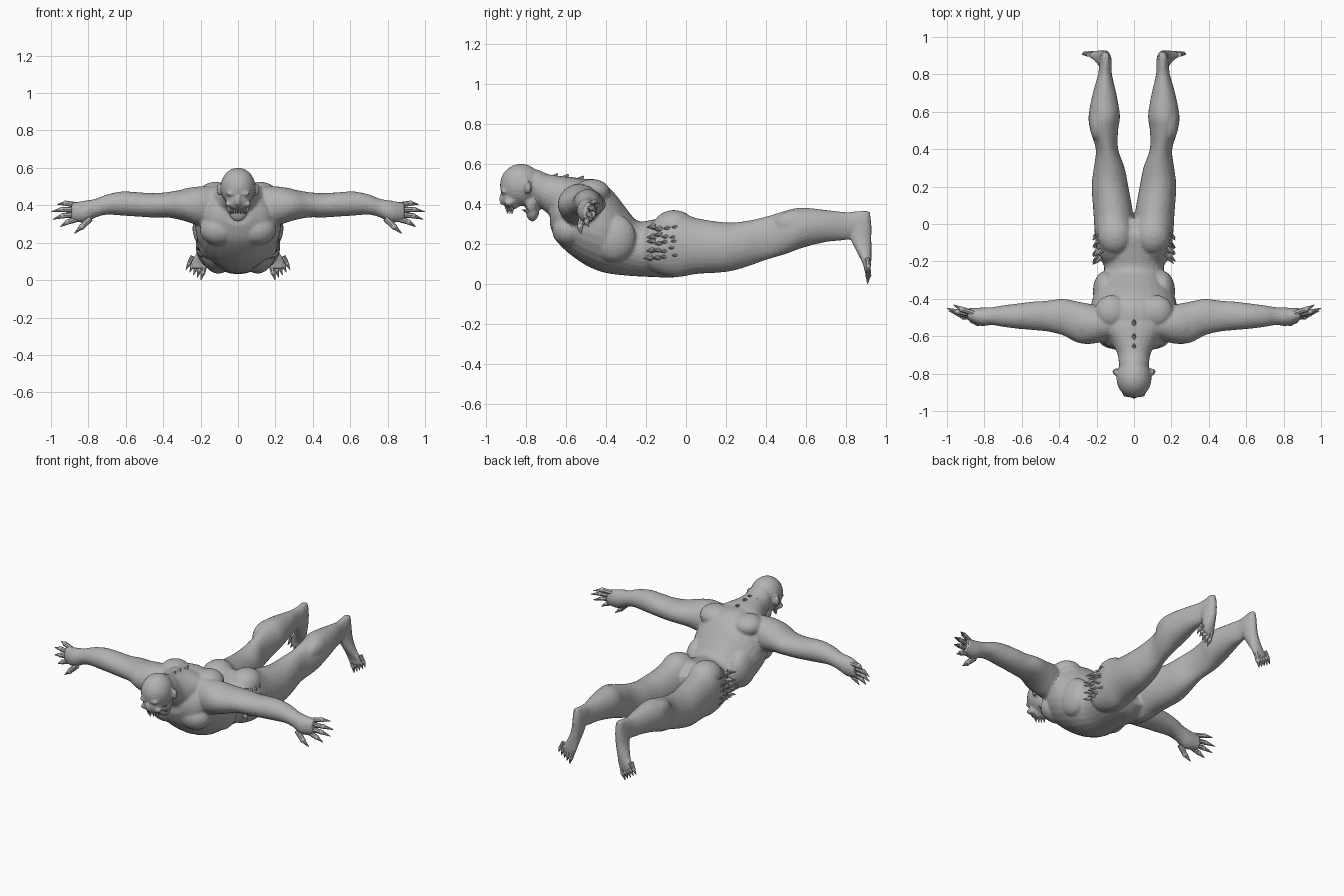
import bpy, bmesh, math, random
from mathutils import Vector, Matrix

random.seed(4)
if "Cube" in bpy.data.objects:
    bpy.data.objects.remove(bpy.data.objects["Cube"], do_unlink=True)

skin = bpy.data.materials.new("grey_skin")
skin.use_nodes = True
skin.diffuse_color = (0.45, 0.45, 0.45, 1)
skin.node_tree.nodes["Principled BSDF"].inputs["Base Color"].default_value = skin.diffuse_color


def finish(bm, name):
    bmesh.ops.recalc_face_normals(bm, faces=bm.faces)
    mesh = bpy.data.meshes.new(name)
    bm.to_mesh(mesh)
    bm.free()
    mesh.materials.append(skin)
    obj = bpy.data.objects.new(name, mesh)
    bpy.context.collection.objects.link(obj)
    return obj


def spline(rows, steps=4):
    """Smooth the rows of a loft with a Catmull-Rom curve."""
    rows = [Vector(r) for r in rows]
    out = []
    for i in range(len(rows) - 1):
        a, b, c, d = rows[max(i - 1, 0)], rows[i], rows[i + 1], rows[min(i + 2, len(rows) - 1)]
        for s in range(steps):
            t = s / steps
            out.append(b + (c - a) * t / 2 + (a - b * 2.5 + c * 2 - d / 2) * t * t
                       + (b * 3 - a - c * 3 + d) * t ** 3 / 2)
    return out + [rows[-1]]


def loft(bm, axis, rows, side=1, sides=28):
    """Oval rings along an axis; row = place, low and high of the other two axes."""
    others = [k for k in range(3) if k != axis]
    rings = []
    for place, a0, a1, b0, b1 in spline(rows):
        ring = []
        for i in range(sides):
            ang = math.tau * i / sides
            p = Vector()
            p[axis] = place
            p[others[0]] = (a0 + a1) / 2 + (a1 - a0) / 2 * math.cos(ang)
            p[others[1]] = (b0 + b1) / 2 + (b1 - b0) / 2 * math.sin(ang)
            p.x *= side
            ring.append(bm.verts.new(p))
        rings.append(ring)
    for r, s in zip(rings, rings[1:]):
        for i in range(sides):
            j = (i + 1) % sides
            bm.faces.new((r[i], r[j], s[j], s[i]))
    bm.faces.new(rings[0])
    bm.faces.new(rings[-1])


def blob(bm, centre, size, side=1, tilt=0):
    centre = Vector((centre[0] * side, centre[1], centre[2]))
    m = Matrix.Translation(centre) @ Matrix.Rotation(tilt * side, 4, "Z") @ Matrix.Diagonal((*size, 1))
    bmesh.ops.create_uvsphere(bm, u_segments=24, v_segments=14, radius=1, matrix=m)


def spike(bm, start, end, r1, r2, side=1, sides=8):
    a, b = [Vector((p[0] * side, p[1], p[2])) for p in (start, end)]
    turn = (b - a).to_track_quat("Z", "Y").to_matrix().to_4x4()
    bmesh.ops.create_cone(bm, cap_ends=True, segments=sides, radius1=r1, radius2=r2,
                          depth=(b - a).length, matrix=Matrix.Translation((a + b) / 2) @ turn)


def digit(bm, start, knuckle, tip, r, side):
    """Finger or toe ending in a claw."""
    spike(bm, start, knuckle, r, r * 0.85, side)
    blob(bm, knuckle, (r * 0.9,) * 3, side)
    spike(bm, knuckle, tip, r * 0.85, 0.002, side)


# Torso and neck: y, half width, bottom, top
torso = [(-.68, .08, .29, .40), (-.65, .15, .22, .46), (-.60, .19, .165, .50),
         (-.52, .22, .105, .525), (-.45, .23, .07, .522), (-.40, .222, .055, .495),
         (-.35, .20, .047, .445), (-.30, .172, .042, .38), (-.24, .16, .038, .315),
         (-.15, .175, .034, .325), (-.05, .17, .034, .34), (.03, .10, .07, .28)]
neck = [(-.82, .07, .44, .57), (-.75, .08, .40, .573), (-.69, .09, .35, .55),
        (-.63, .125, .30, .54), (-.55, .17, .30, .532), (-.46, .16, .30, .51)]
body = bmesh.new()
for table in (torso, neck):
    loft(body, 1, [(y, -w, w, lo, hi) for y, w, lo, hi in table])

# Head, face and dropped jaw
blob(body, (0, -.825, .495), (.094, .106, .106))
blob(body, (0, -.872, .43), (.062, .05, .06))
blob(body, (0, -.768, .37), (.052, .034, .058))
blob(body, (0, -.922, .425), (.014, .014, .03))

# Leg: y, inner x, outer x, bottom, top
leg = [(-.22, .05, .16, .11, .25), (-.16, .01, .195, .06, .315), (-.05, 0, .21, .034, .365),
       (.05, .004, .216, .05, .33), (.2, .03, .226, .06, .308), (.3, .05, .215, .085, .315),
       (.4, .085, .204, .12, .337), (.5, .085, .234, .15, .367), (.58, .075, .243, .18, .382),
       (.7, .095, .22, .21, .37), (.8, .118, .192, .22, .36), (.86, .12, .185, .24, .365),
       (.91, .128, .178, .28, .365)]
# Foot: z, inner x, outer x, front y, back y
foot = [(.365, .135, .172, .865, .92), (.30, .12, .185, .81, .928), (.22, .125, .195, .825, .928),
        (.15, .14, .22, .86, .928), (.10, .15, .25, .885, .926), (.06, .165, .25, .893, .92)]
# Arm: x, front y, back y, bottom, top
arm = [(.13, -.62, -.45, .28, .50), (.22, -.64, -.43, .295, .50), (.30, -.635, -.415, .32, .484),
       (.38, -.595, -.40, .335, .47), (.46, -.575, -.41, .335, .465), (.54, -.567, -.415, .34, .47),
       (.62, -.56, -.425, .345, .474), (.70, -.55, -.435, .35, .458), (.76, -.54, -.445, .335, .435),
       (.82, -.545, -.447, .308, .425), (.89, -.515, -.45, .315, .412)]
for side in (1, -1):
    loft(body, 1, leg, side)
    loft(body, 2, foot, side)
    loft(body, 0, arm, side)
    # Muscles: chest, shoulder, shoulder blade, buttock, belly flank, calf
    blob(body, (.10, -.585, .27), (.105, .085, .085), side)
    blob(body, (.25, -.53, .41), (.10, .10, .085), side)
    blob(body, (.12, -.47, .46), (.09, .09, .065), side, .5)
    blob(body, (.10, -.06, .285), (.094, .105, .085), side)
    blob(body, (.15, -.36, .23), (.07, .11, .12), side)
    blob(body, (.19, .55, .30), (.05, .11, .07), side)
    # Brow, cheek, ear and jaw corner
    blob(body, (.035, -.912, .462), (.03, .016, .012), side)
    blob(body, (.052, -.885, .405), (.02, .026, .016), side)
    blob(body, (.098, -.79, .485), (.018, .018, .035), side)
    blob(body, (.045, -.775, .405), (.02, .028, .045), side)

# Fuse into one faceted skin
body = finish(body, "body")
remesh = body.modifiers.new("fuse", "REMESH")
remesh.mode = "VOXEL"
remesh.voxel_size = 0.008
relax = body.modifiers.new("relax", "SMOOTH")
relax.iterations = 6
facets = body.modifiers.new("facets", "DECIMATE")
facets.ratio = 0.16

# Hands, toes and hip spines on both sides
finger_tips = [(.965, -.432, .405), (1, -.45, .365), (.99, -.465, .325), (.95, -.487, .285)]
for side, label in ((1, "left"), (-1, "right")):
    hand = bmesh.new()
    for i, tip in enumerate(finger_tips):
        base = Vector((.855, -.478 - .006 * i, .40 - .024 * i))
        middle = base.lerp(Vector(tip), .6) + Vector((0, -.006, .008))
        digit(hand, base, middle, tip, .016, side)
    digit(hand, (.79, -.52, .33), (.835, -.53, .285), (.875, -.525, .25), .018, side)
    finish(hand, label + "_fingers")

    toes = bmesh.new()
    for i in range(5):
        base = Vector((.175 + .017 * i, .907, .095 + .008 * i))
        tip = Vector((.198 + .02 * i, .908, .014 * i))
        digit(toes, base, base.lerp(tip, .55) + Vector((0, .004, 0)), tip, .017 - .001 * i, side)
    finish(toes, label + "_toes")

    spines = bmesh.new()
    for row in range(5):
        for col in range(4):
            y = -.18 + .042 * col + random.uniform(-.012, .012)
            z = .14 + .035 * row + random.uniform(-.01, .01)
            x = .10 + .10 * math.sqrt(1 - ((z - .2) / .17) ** 2)
            spike(spines, (x - .015, y + .01, z), (x + .022, y - .026, z - .004), .017, .002, side, 6)
    finish(spines, label + "_hip_spines")

# Teeth on both jaws
teeth = bmesh.new()
for i in range(7):
    x = (i - 3) * .013
    y = -.898 + abs(x) * .7
    spike(teeth, (x, y, .385), (x, y + .005, .35), .008, .001, 1, 6)
    spike(teeth, (x, -.79, .36), (x, -.822 + abs(x) * .4, .372), .008, .001, 1, 6)
finish(teeth, "teeth")

# Bumps along the upper spine
bumps = bmesh.new()
for y, z in ((-.66, .538), (-.605, .535), (-.53, .526)):
    spike(bumps, (0, y - .01, z - .015), (0, y + .018, z + .014), .022, .003)
finish(bumps, "back_bumps")
